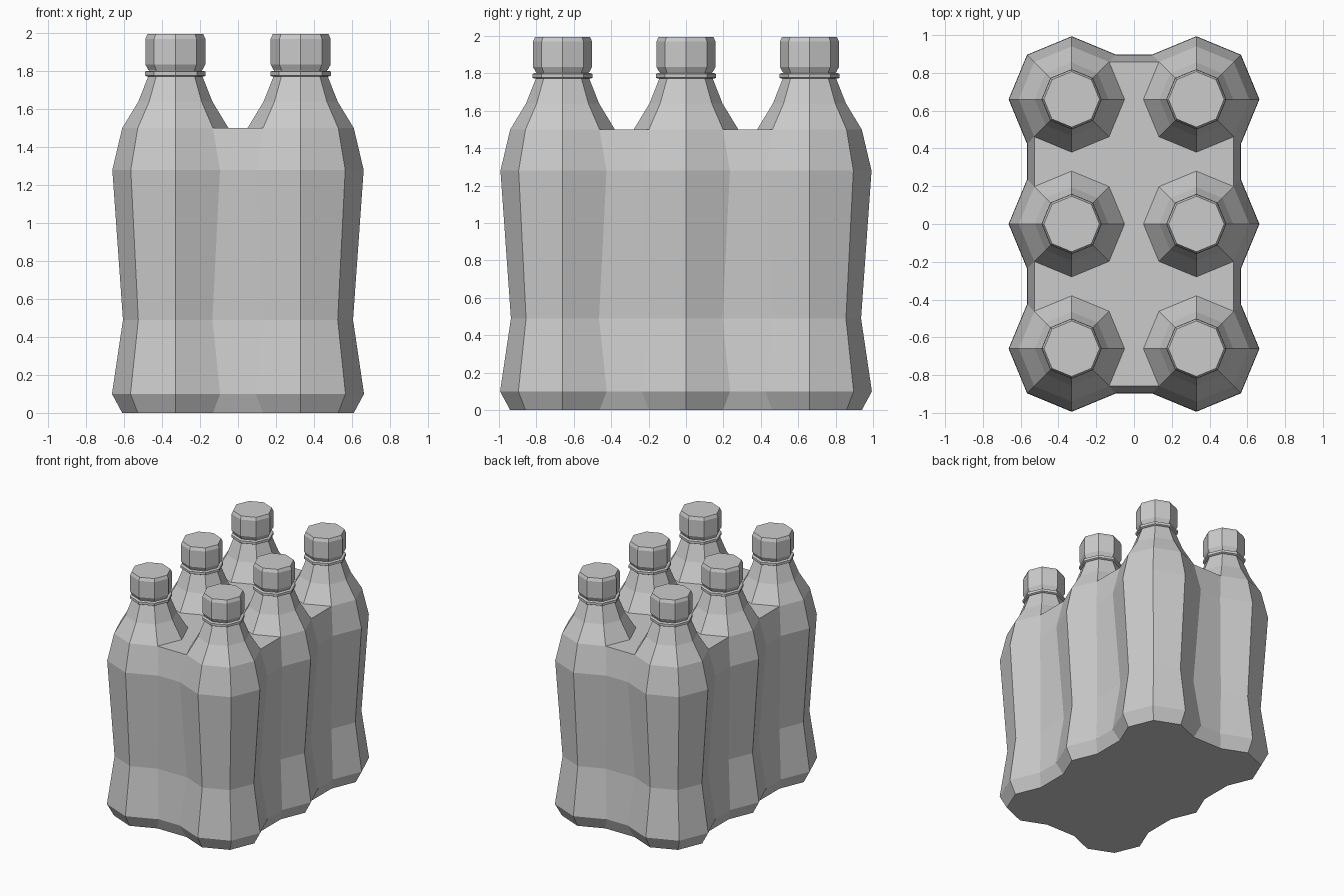
import bpy, bmesh
from math import cos, sin, pi

cube = bpy.data.objects.get("Cube")
if cube:
    bpy.data.objects.remove(cube)

grey = bpy.data.materials.new("light_grey_plastic")
grey.use_nodes = True
colour = (0.6, 0.6, 0.6, 1)
grey.diffuse_color = colour
grey.node_tree.nodes["Principled BSDF"].inputs["Base Color"].default_value = colour

STEP = 0.66            # spacing between bottle centres
COLS = (-0.5 * STEP, 0.5 * STEP)
ROWS = (-STEP, 0, STEP)


def corner(cx, cy, r, k):
    """Corner k of an eight-sided ring."""
    return cx + r * cos(k * pi / 4), cy + r * sin(k * pi / 4)


def octagon(r, cx=0, cy=0):
    return [corner(cx, cy, r, k) for k in range(8)]


def pack_outline(r):
    """Outer corners of all six bottles, joined by flat panels."""
    left, right = COLS
    front, middle, back = ROWS
    spans = [(right, front, -3, 1), (right, middle, -1, 1),
             (right, back, -1, 3), (left, back, 1, 5),
             (left, middle, 3, 5), (left, front, 3, 7)]
    return [corner(cx, cy, r, k)
            for cx, cy, a, b in spans for k in range(a, b + 1)]


def loft(name, profile, outline, location=(0, 0, 0)):
    """Stack rings given as (radius, height) and close both ends."""
    bm = bmesh.new()
    rings = [[bm.verts.new((x, y, z)) for x, y in outline(r)] for r, z in profile]
    n = len(rings[0])
    for low, high in zip(rings, rings[1:]):
        for i in range(n):
            j = (i + 1) % n
            bm.faces.new((low[i], low[j], high[j], high[i]))
    ends = [bm.faces.new(rings[0][::-1]), bm.faces.new(rings[-1])]
    bmesh.ops.triangulate(bm, faces=ends)
    bmesh.ops.recalc_face_normals(bm, faces=bm.faces)
    mesh = bpy.data.meshes.new(name)
    bm.to_mesh(mesh)
    bm.free()
    mesh.materials.append(grey)
    obj = bpy.data.objects.new(name, mesh)
    obj.location = location
    bpy.context.collection.objects.link(obj)
    return obj


# Joined lower bodies of the bottles
loft("joined_bodies",
     [(0.28, 0), (0.334, 0.1), (0.276, 0.49), (0.332, 1.28), (0.28, 1.5)],
     pack_outline)

# Shoulder, collar and cap of each bottle
parts = {
    "shoulder": [(0.28, 1.5), (0.195, 1.64), (0.14, 1.78), (0.14, 1.83)],
    "collar": [(0.15, 1.772), (0.16, 1.777), (0.16, 1.797), (0.15, 1.802)],
    "cap": [(0.142, 1.805), (0.158, 1.835), (0.158, 1.97), (0.147, 1.995)],
}
for col, cx in zip(("right", "left"), COLS):
    for row, cy in zip(("front", "middle", "back"), ROWS):
        for part, profile in parts.items():
            loft(f"{row}_{col}_{part}", profile, octagon, (cx, cy, 0))
